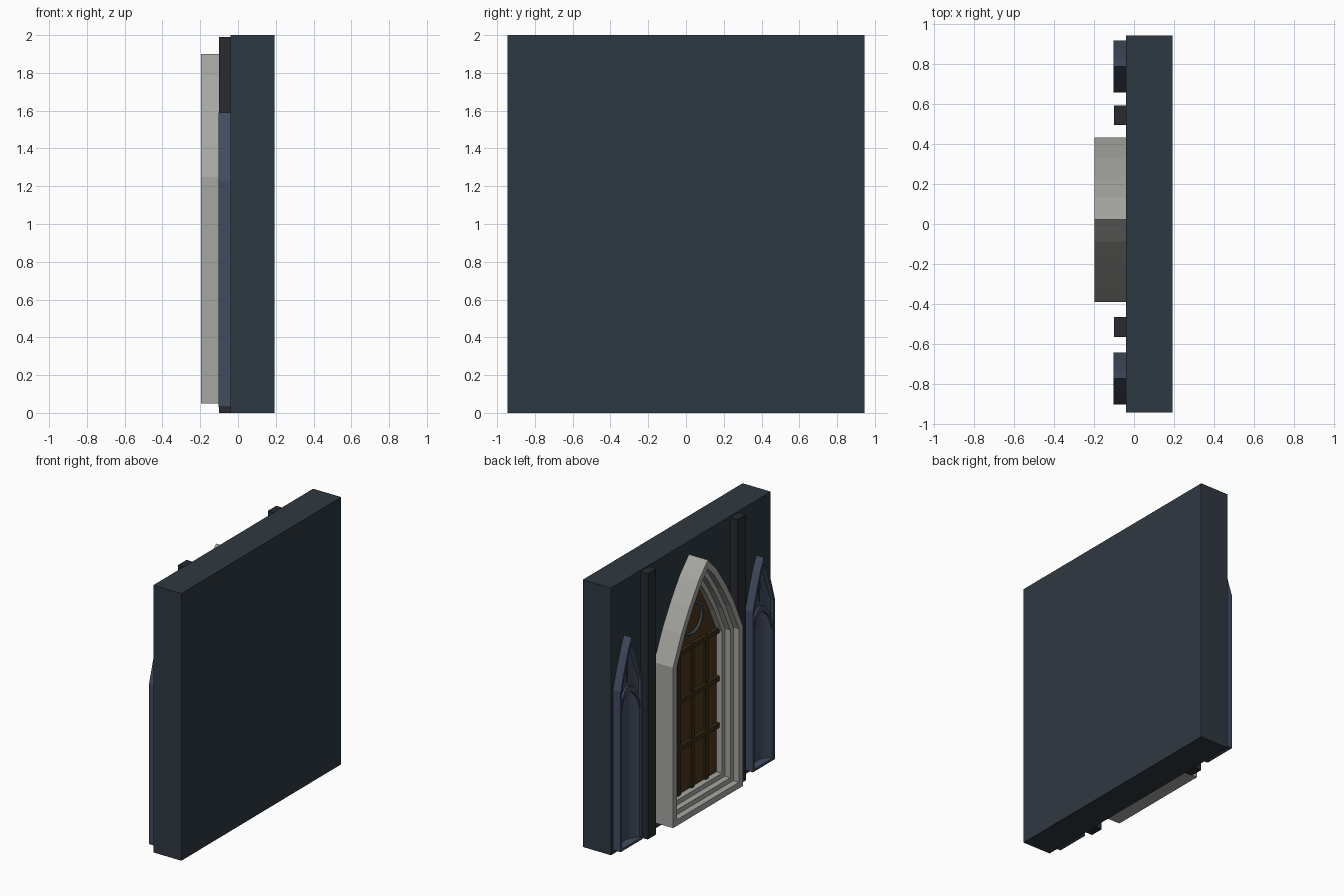
import bpy, bmesh, math
from mathutils import Vector

if "Cube" in bpy.data.objects:
    bpy.data.objects.remove(bpy.data.objects["Cube"])


def material(name, rgb):
    m = bpy.data.materials.new(name)
    m.diffuse_color = (*rgb, 1)
    m.use_nodes = True
    m.node_tree.nodes["Principled BSDF"].inputs["Base Color"].default_value = m.diffuse_color
    return m


STONE = material("dark_stone", (0.028, 0.04, 0.052))
POST = material("post_stone", (0.02, 0.024, 0.03))
BLUE = material("blue_stone", (0.055, 0.072, 0.115))
TRIM = material("pale_trim", (0.38, 0.38, 0.36))
WOOD = material("wood", (0.07, 0.04, 0.012))
DARK_WOOD = material("dark_wood", (0.04, 0.025, 0.008))
IRON = material("iron", (0.09, 0.11, 0.11))


def finish(name, bm, mat):
    bmesh.ops.recalc_face_normals(bm, faces=bm.faces[:])
    me = bpy.data.meshes.new(name)
    bm.to_mesh(me)
    bm.free()
    me.materials.append(mat)
    ob = bpy.data.objects.new(name, me)
    bpy.context.collection.objects.link(ob)
    return ob


def box(name, x, y, z, mat):
    """Box from (low, high) ranges on each axis."""
    bm = bmesh.new()
    bmesh.ops.create_cube(bm, size=1)
    for v in bm.verts:
        v.co = [r[0] + (c + 0.5) * (r[1] - r[0]) for r, c in zip((x, y, z), v.co)]
    return finish(name, bm, mat)


def pointed(cy, base, half_pts):
    """Closed (y, z) outline of a pointed arch from its half profile."""
    right = [(cy + o, z) for o, z in half_pts]
    left = [(cy - o, z) for o, z in reversed(half_pts[:-1])]
    return [Vector(p) for p in
            [(cy + half_pts[0][0], base)] + right + left + [(cy - half_pts[0][0], base)]]


def inset(poly, d):
    """Mitred inward offset of a counter-clockwise outline."""
    out = []
    for i, p in enumerate(poly):
        a, b = (p - poly[i - 1]).normalized(), (poly[(i + 1) % len(poly)] - p).normalized()
        n1, n2 = Vector((-a.y, a.x)), Vector((-b.y, b.x))
        out.append(p + (n1 + n2) * d / (1 + n1.dot(n2)))
    return out


def moulding(name, outline, profile, mat, cap=False):
    """Sweep a profile of (inset, x) steps round an outline."""
    bm = bmesh.new()
    loops = [[bm.verts.new((x, p.x, p.y)) for p in inset(outline, d)] for d, x in profile]
    n = len(outline)
    for a, b in zip(loops, loops[1:]):
        for i in range(n):
            j = (i + 1) % n
            bm.faces.new((a[i], a[j], b[j], b[i]))
    if cap:
        bm.faces.new(loops[-1])
    return finish(name, bm, mat)


# wall slab
box("wall", (-0.04, 0.193), (-0.945, 0.945), (0, 2), STONE)

# plain posts either side of the doorway
for side, cy in (("left", 0.545), ("right", -0.515)):
    box("post_" + side, (-0.10, -0.03), (cy - 0.05, cy + 0.05), (0, 1.99), POST)

# stepped door surround
CY = 0.022
door_arch = pointed(CY, 0.05, [(0.4125, 1.25), (0.31, 1.47), (0.213, 1.635),
                               (0.11, 1.785), (0, 1.9)])
moulding("door_surround", door_arch,
         [(0, -0.035), (0, -0.197), (0.045, -0.197), (0.045, -0.15), (0.08, -0.15),
          (0.08, -0.105), (0.115, -0.105), (0.115, -0.045)], TRIM)
moulding("door_panel", door_arch, [(0.11, -0.04), (0.11, -0.06)], WOOD, cap=True)

# door bars
for i in (-1, 0, 1):
    y = CY + 0.165 * i
    box(f"door_upright_{i + 2}", (-0.075, -0.05), (y - 0.018, y + 0.018), (0.16, 1.25), DARK_WOOD)
for i, z in enumerate((0.52, 0.87, 1.23)):
    box(f"door_crossbar_{i + 1}", (-0.085, -0.05), (CY - 0.298, CY + 0.298),
        (z - 0.018, z + 0.018), DARK_WOOD)

# ring on the door head
bpy.ops.mesh.primitive_torus_add(major_radius=0.115, minor_radius=0.012, major_segments=24,
                                 minor_segments=6, location=(-0.065, CY, 1.43),
                                 rotation=(0, math.pi / 2, 0))
ring = bpy.context.object
ring.name = "door_ring"
ring.data.materials.append(IRON)


def height_at(pts, o):
    """Height of a half profile at offset o from its centre."""
    for (o1, z1), (o2, z2) in zip(pts, pts[1:]):
        if o2 <= o <= o1:
            return z1 + (z2 - z1) * (o1 - o) / (o1 - o2)
    return pts[0][1]


# side niches: frame and hollow with a lower inner arch
NICHE = [(0.13, 1.23), (0.088, 1.37), (0.042, 1.5), (0, 1.59)]
for side, cy in (("left", 0.79), ("right", -0.775)):
    arch = pointed(cy, 0.03, NICHE)
    moulding("niche_frame_" + side, arch,
             [(0, -0.035), (0, -0.103), (0.018, -0.103), (0.022, -0.045)], BLUE)
    inner = [(p.x - cy, p.y) for p in inset(arch, 0.02)[1:len(NICHE) + 1]]
    bm = bmesh.new()
    columns = []
    for k in range(13):
        t = k / 6 - 1
        y = inner[0][0] * t
        top = height_at(inner, abs(y))
        low = 1.0 + 0.17 * math.sqrt(max(0, 1 - t * t))
        hollow = 1 - t * t
        deep, lip = -0.092 + 0.048 * hollow, -0.097 + 0.02 * hollow
        rows = [(deep, 0.045), (deep, low), (lip, low), (lip, low + 0.045),
                (lip + 0.014, low + 0.045), (lip + 0.014, top)]
        columns.append([bm.verts.new((x, cy + y, z)) for x, z in rows])
    for a, b in zip(columns, columns[1:]):
        for i in range(5):
            bm.faces.new((a[i], b[i], b[i + 1], a[i + 1]))
    shell = finish("niche_hollow_" + side, bm, BLUE)
    # face the open hollow outward, towards -x
    if sum(p.normal.x * p.area for p in shell.data.polygons) > 0:
        shell.data.flip_normals()
